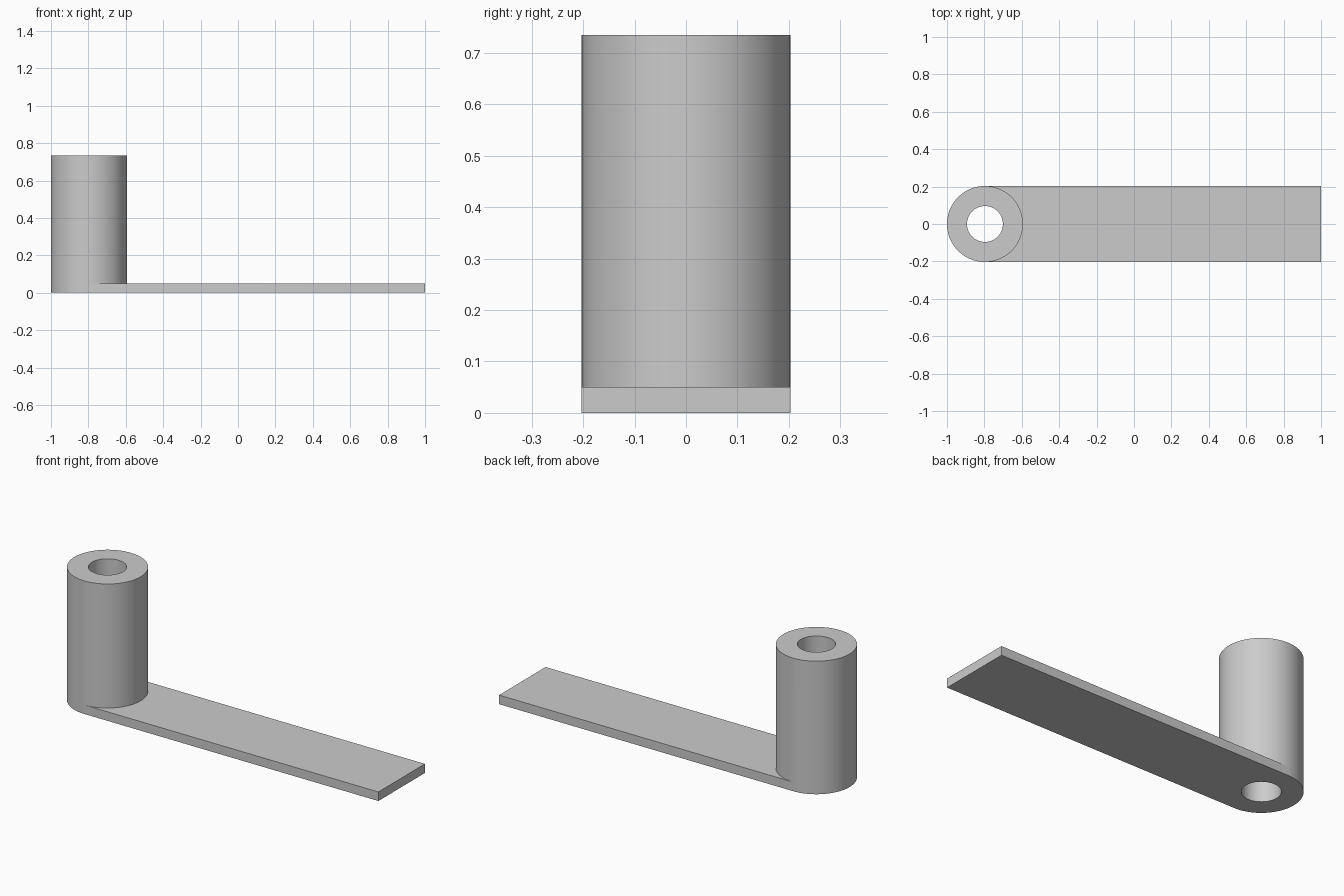
import bpy, bmesh, math

if "Cube" in bpy.data.objects:
    bpy.data.objects.remove(bpy.data.objects["Cube"])

CX, R, HOLE = -0.797, 0.203, 0.096   # tube axis, outer and bore radius
T, H = 0.05, 0.735                   # plate thickness, tube height
N = 96

bm = bmesh.new()


def ring(radius, z):
    return [bm.verts.new((CX + radius * math.cos(2 * math.pi * i / N),
                          radius * math.sin(2 * math.pi * i / N), z)) for i in range(N)]


def bridge(a, b, indices=range(N)):
    for i in indices:
        j = (i + 1) % N
        bm.faces.new((a[i], a[j], b[j], b[i]))


out0, out1, out2 = ring(R, 0), ring(R, T), ring(R, H)
in0, in2 = ring(HOLE, 0), ring(HOLE, H)

# Tube: outer wall, rounded end of the plate, bore and end rings
bridge(out1, out2)
bridge(out0, out1, range(N // 4, 3 * N // 4))
bridge(in2, in0)
bridge(out2, in2)
bridge(in0, out0)

# Flat plate running tangentially from the tube
right_half = [i % N for i in range(-N // 4, N // 4 + 1)]
b0, b1 = [bm.verts.new((1, -R, z)) for z in (0, T)]
c0, c1 = [bm.verts.new((1, R, z)) for z in (0, T)]
bm.faces.new([out1[i] for i in right_half] + [c1, b1])
bm.faces.new([out0[i] for i in right_half] + [c0, b0])
front, back = right_half[0], right_half[-1]
bm.faces.new((out0[front], b0, b1, out1[front]))
bm.faces.new((c0, out0[back], out1[back], c1))
bm.faces.new((b0, c0, c1, b1))
bmesh.ops.recalc_face_normals(bm, faces=bm.faces[:])

mesh = bpy.data.meshes.new("tube_with_plate")
bm.to_mesh(mesh)
bm.free()
obj = bpy.data.objects.new("tube_with_plate", mesh)
bpy.context.collection.objects.link(obj)

grey = bpy.data.materials.new("light grey")
grey.diffuse_color = (0.6, 0.6, 0.6, 1)
grey.use_nodes = True
grey.node_tree.nodes["Principled BSDF"].inputs["Base Color"].default_value = grey.diffuse_color
mesh.materials.append(grey)

bpy.context.view_layer.objects.active = obj
obj.select_set(True)
bpy.ops.object.shade_smooth_by_angle(angle=math.radians(30))
